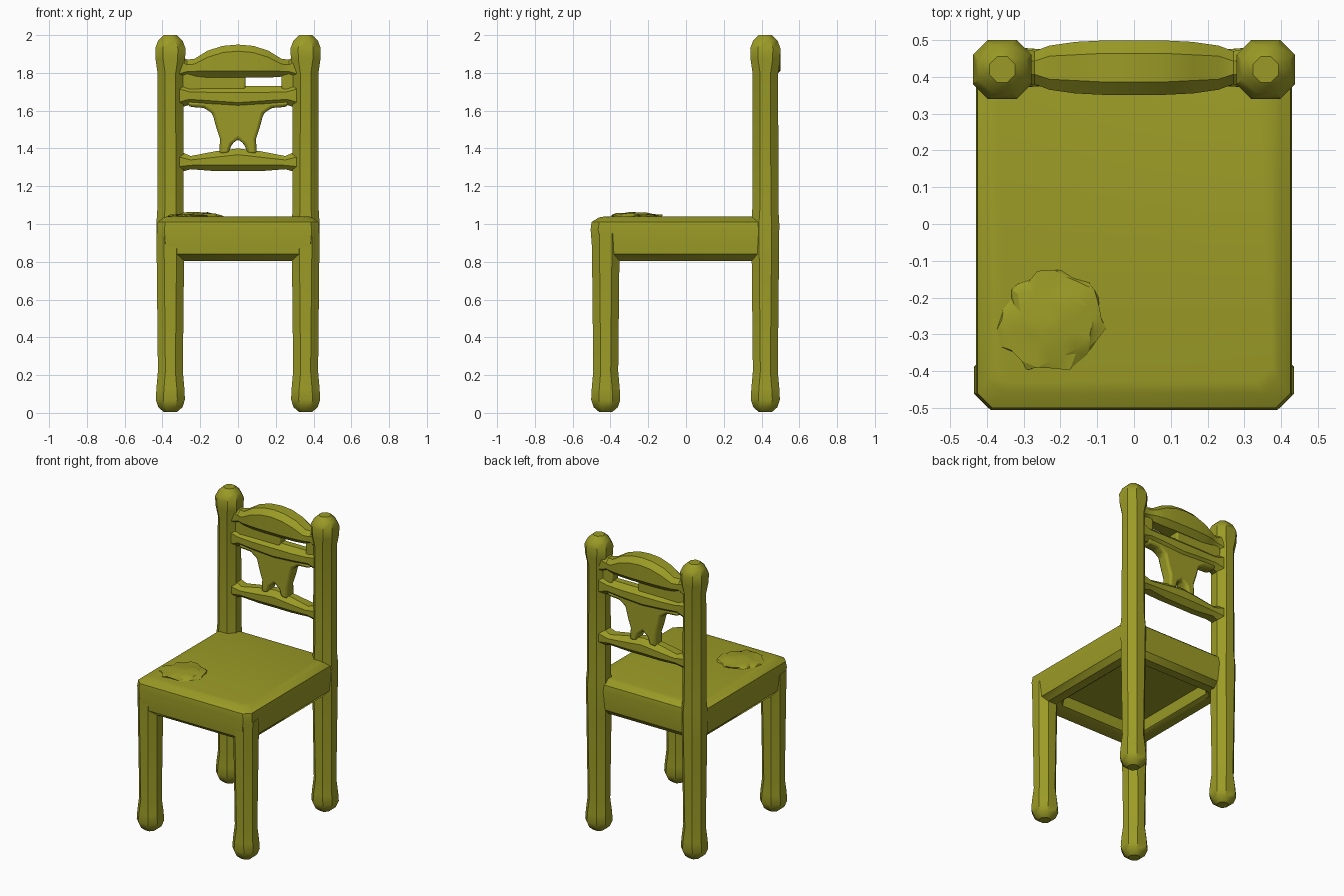
import bpy, bmesh, math, random
from mathutils import Vector

random.seed(4)
cube = bpy.data.objects.get("Cube")
if cube:
    bpy.data.objects.remove(cube, do_unlink=True)

olive = bpy.data.materials.new("olive yellow")
olive.use_nodes = True
colour = (0.33, 0.33, 0.02, 1)
olive.diffuse_color = colour
olive.node_tree.nodes["Principled BSDF"].inputs["Base Color"].default_value = colour


def finish(name, bm, angle=35, bevel=0):
    bmesh.ops.recalc_face_normals(bm, faces=bm.faces)
    mesh = bpy.data.meshes.new(name)
    bm.to_mesh(mesh)
    bm.free()
    mesh.materials.append(olive)
    obj = bpy.data.objects.new(name, mesh)
    bpy.context.collection.objects.link(obj)
    if bevel:
        mod = obj.modifiers.new("soft edges", 'BEVEL')
        mod.width = bevel
        mod.segments = 2
    bpy.ops.object.select_all(action='DESELECT')
    obj.select_set(True)
    bpy.context.view_layer.objects.active = obj
    bpy.ops.object.shade_smooth_by_angle(angle=math.radians(angle))
    return obj


def loft(name, axis, sections, chamfer):
    """Skin chamfered rectangles (t, centre u, centre v, half u, half v) along x or z."""
    bm = bmesh.new()
    rings = []
    for t, cu, cv, hu, hv in sections:
        c = min(chamfer, 0.6 * min(hu, hv))
        quarter = [(hu, hv - c), (hu - c, hv)]
        pts = quarter + [(-u, v) for u, v in reversed(quarter)]
        pts += [(-u, -v) for u, v in pts]
        ring = []
        for u, v in pts:
            u, v = u + cu, v + cv
            ring.append(bm.verts.new((u, v, t) if axis == 'z' else (t, u, v)))
        rings.append(ring)
    for a, b in zip(rings, rings[1:]):
        for i in range(8):
            j = (i + 1) % 8
            bm.faces.new((a[i], a[j], b[j], b[i]))
    bm.faces.new(rings[0])
    bm.faces.new(rings[-1])
    return finish(name, bm)


def post(name, x, y, profile):
    loft(name, 'z', [(z, x, y, h, h) for z, h in profile], 0.04)


def rail(name, half):
    """Mirror sections (x, bottom, top, half depth) about the centre."""
    rows = [(-x, *r) for x, *r in reversed(half) if x > 0] + half
    loft(name, 'x', [(x, 0.425, (lo + hi) / 2, d, (hi - lo) / 2)
                     for x, lo, hi, d in rows], 0.035)


# Legs and back posts with rounded ends
foot = [(0.005, 0.035), (0.03, 0.064), (0.07, 0.077), (0.13, 0.074), (0.22, 0.066)]
head = [(1.80, 0.068), (1.87, 0.078), (1.93, 0.08), (1.97, 0.065), (2.0, 0.035)]
for side, x in (("left", 0.358), ("right", -0.358)):
    post("front_leg_" + side, x, -0.425, foot + [(0.78, 0.072), (0.95, 0.074)])
    post("back_post_" + side, x, 0.42,
         foot + [(0.80, 0.072), (1.0, 0.074), (1.08, 0.069)] + head)

# Seat with rounded edges, an apron and a hollow underside
loft("seat", 'z', [
    (0.89, 0, 0, 0.30, 0.35), (0.82, 0, 0, 0.31, 0.36),
    (0.805, 0, -0.015, 0.33, 0.38), (0.805, 0, -0.015, 0.39, 0.44),
    (0.84, 0, -0.02, 0.42, 0.475), (0.97, 0, -0.02, 0.43, 0.485),
    (1.01, 0, -0.02, 0.425, 0.48), (1.035, 0, -0.015, 0.395, 0.445),
    (1.04, 0, -0.01, 0.375, 0.42)], 0.04)

# Uneven raised patch on the seat
bm = bmesh.new()
bmesh.ops.create_icosphere(bm, subdivisions=3, radius=1)
for v in bm.verts:
    r = random.uniform(0.85, 1.1)
    v.co = Vector((v.co.x * 0.15 * r - 0.22, v.co.y * 0.15 * r - 0.26,
                   1.033 + v.co.z * 0.03 * r))
finish("seat_bump", bm, 20)

# Back rails, from lowest to highest
rail("lower_rail", [(0, 1.28, 1.40, 0.055), (0.12, 1.28, 1.385, 0.055),
                    (0.25, 1.29, 1.36, 0.05), (0.32, 1.27, 1.39, 0.055)])
rail("middle_rail", [(0, 1.61, 1.73, 0.055), (0.15, 1.62, 1.73, 0.055),
                     (0.26, 1.63, 1.73, 0.05), (0.32, 1.61, 1.75, 0.055)])
rail("crest_rail", [(0, 1.775, 1.95, 0.074), (0.08, 1.775, 1.943, 0.074),
                    (0.16, 1.775, 1.918, 0.07), (0.23, 1.78, 1.875, 0.06),
                    (0.27, 1.78, 1.87, 0.045), (0.32, 1.76, 1.90, 0.055)])


def plate(name, outline, y0, y1, bevel):
    bm = bmesh.new()
    face = bm.faces.new([bm.verts.new((x, y0, z)) for x, z in outline])
    new = bmesh.ops.extrude_face_region(bm, geom=[face])["geom"]
    bmesh.ops.translate(bm, vec=(0, y1 - y0, 0),
                        verts=[g for g in new if isinstance(g, bmesh.types.BMVert)])
    finish(name, bm, 35, bevel)


# Tapered splat with a small notch at its foot
half = [(0.27, 1.65), (0.26, 1.62), (0.18, 1.615), (0.135, 1.585), (0.115, 1.51),
        (0.095, 1.45), (0.10, 1.37), (0.05, 1.37), (0.035, 1.42)]
plate("splat", half + [(0, 1.45)] + [(-x, z) for x, z in reversed(half)],
      0.385, 0.465, 0.015)

# Webs filling the slot under the crest, leaving one opening
for name, x0, x1 in (("web_right", -0.31, 0.04), ("web_left", 0.23, 0.31)):
    plate(name, [(x0, 1.70), (x1, 1.70), (x1, 1.80), (x0, 1.80)], 0.39, 0.46, 0.01)
